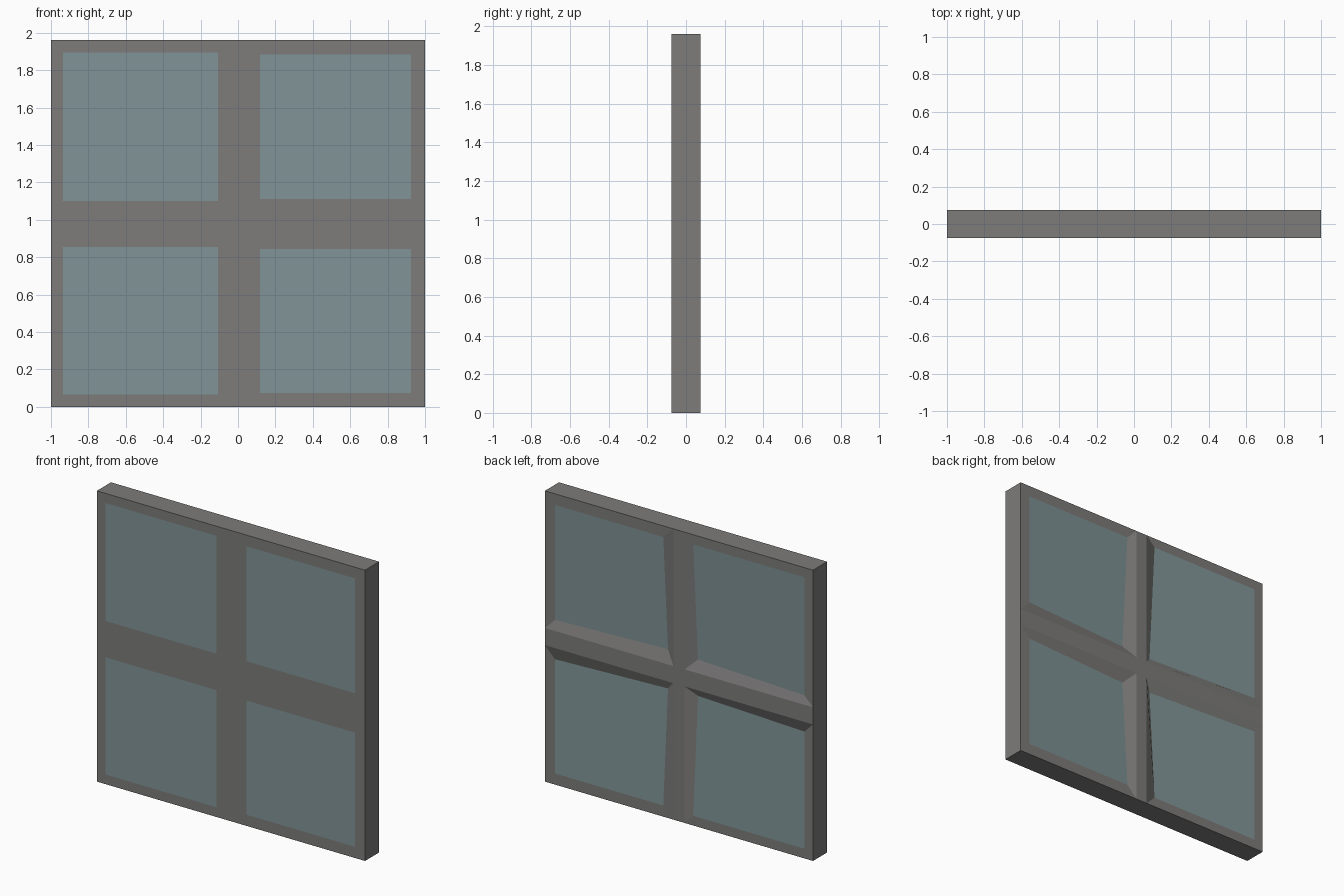
import bpy, bmesh
from mathutils import Vector, Matrix

if "Cube" in bpy.data.objects:
    bpy.data.objects.remove(bpy.data.objects["Cube"])

W, D, H = 2.0, 0.15, 1.96
BAR_X = 0.042                 # half width of the upright bar
BAR_Z = (0.92, 1.035)         # lower and upper edge of the cross bar
PUSH = 0.05                   # depth of the recess beside the crossing


def material(name, rgb):
    m = bpy.data.materials.new(name)
    m.diffuse_color = (*rgb, 1.0)
    m.use_nodes = True
    m.node_tree.nodes["Principled BSDF"].inputs["Base Color"].default_value = m.diffuse_color
    return m


grey = material("frame grey", (0.205, 0.2, 0.197))
glass = material("glass blue grey", (0.218, 0.296, 0.305))

# Slab cut along the edges of the two bars
bm = bmesh.new()
bmesh.ops.create_cube(bm, size=1.0, matrix=Matrix.Translation((0, 0, H / 2)) @ Matrix.Diagonal((W, D, H, 1)))
cuts = [((x, 0, 0), (1, 0, 0)) for x in (-BAR_X, BAR_X)] + [((0, 0, z), (0, 0, 1)) for z in BAR_Z]
for co, no in cuts:
    bmesh.ops.bisect_plane(bm, geom=bm.verts[:] + bm.edges[:] + bm.faces[:], plane_co=co, plane_no=no)

# Four panes on each side, inset a little more on the right half
bm.normal_update()
for side, rim in ((-1, 0.065), (1, 0.075)):
    panes = [f for f in bm.faces if abs(f.normal.y) > 0.9
             and f.calc_center_median().x * side > 0.3
             and abs(f.calc_center_median().z - 0.98) > 0.2
             and f.calc_area() > 0.5]
    bmesh.ops.inset_individual(bm, faces=panes, thickness=rim, use_even_offset=True)
    for f in panes:
        f.material_index = 1
        # Back panes sink at the corner beside the crossing
        if f.normal.y > 0:
            mid = Vector((0, D / 2, sum(BAR_Z) / 2))
            min(f.verts, key=lambda v: (v.co - mid).length).co.y -= PUSH

bm.normal_update()
mesh = bpy.data.meshes.new("window")
bm.to_mesh(mesh)
bm.free()
mesh.materials.append(grey)
mesh.materials.append(glass)
obj = bpy.data.objects.new("window", mesh)
bpy.context.collection.objects.link(obj)
